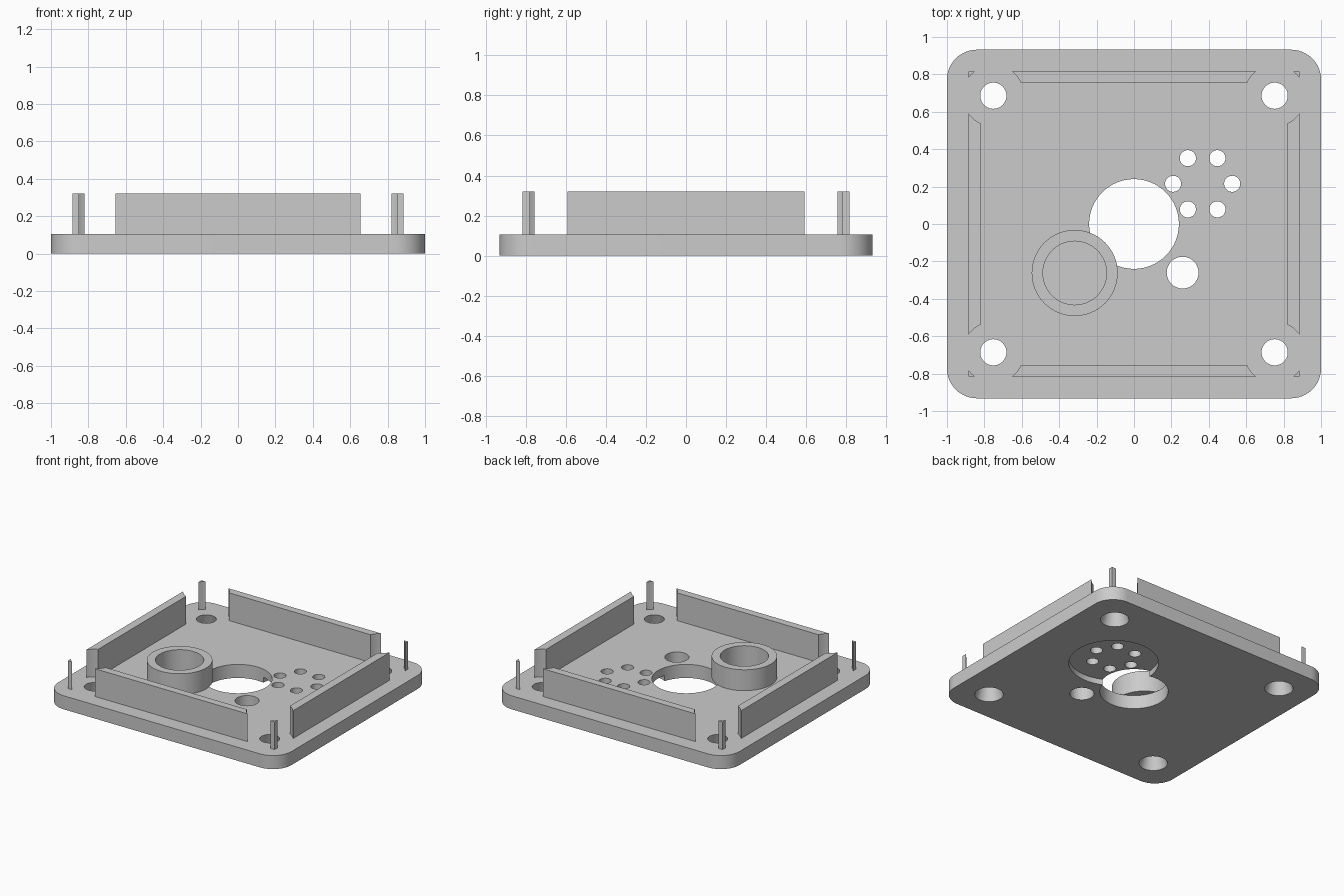
import bpy, bmesh, math

cube = bpy.data.objects.get("Cube")
if cube:
    bpy.data.objects.remove(cube, do_unlink=True)

# One plain material for the whole part
grey = bpy.data.materials.new("plain_grey")
grey.use_nodes = True
colour = (0.6, 0.6, 0.6, 1)
grey.diffuse_color = colour
grey.node_tree.nodes["Principled BSDF"].inputs["Base Color"].default_value = colour

PLATE_TOP = 0.105
WALL_TOP = 0.32
HALF_X, HALF_Y = 1.0, 0.932
SCREW_X, SCREW_Y = 0.752, 0.686
PORT = (0.367, 0.215)
SIDES = (-1, 1)


def new_object(name, bm):
    bmesh.ops.recalc_face_normals(bm, faces=bm.faces)
    mesh = bpy.data.meshes.new(name)
    bm.to_mesh(mesh)
    bm.free()
    obj = bpy.data.objects.new(name, mesh)
    bpy.context.collection.objects.link(obj)
    mesh.materials.append(grey)
    return obj


def block(name, hx, hy, z0, z1, radius=0):
    """Upright box with optional rounded vertical corners."""
    bm = bmesh.new()
    bmesh.ops.create_cube(bm, size=2)
    for v in bm.verts:
        v.co = (v.co.x * hx, v.co.y * hy, z1 if v.co.z > 0 else z0)
    if radius:
        upright = [e for e in bm.edges
                   if abs(e.verts[0].co.z - e.verts[1].co.z) > 0.01]
        bmesh.ops.bevel(bm, geom=upright, offset=radius, segments=12,
                        profile=0.5, affect='EDGES')
    return new_object(name, bm)


def cylinder(name, x, y, r, z0, z1, top_r=None, sides=64):
    bm = bmesh.new()
    bmesh.ops.create_cone(bm, cap_ends=True, segments=sides, radius1=r,
                          radius2=r if top_r is None else top_r, depth=z1 - z0)
    bmesh.ops.translate(bm, verts=bm.verts, vec=(x, y, (z0 + z1) / 2))
    return new_object(name, bm)


def cut(target, cutters):
    """Subtract each cutter, apply the result and discard the cutter."""
    bpy.context.view_layer.objects.active = target
    for cutter in cutters:
        cutter.hide_render = True
        mod = target.modifiers.new("cut", 'BOOLEAN')
        mod.operation = 'DIFFERENCE'
        mod.solver = 'EXACT'
        mod.object = cutter
        bpy.ops.object.modifier_apply(modifier=mod.name)
        bpy.data.objects.remove(cutter, do_unlink=True)


def smooth(obj):
    bpy.ops.object.select_all(action='DESELECT')
    obj.select_set(True)
    bpy.context.view_layer.objects.active = obj
    bpy.ops.object.shade_smooth_by_angle(angle=math.radians(30))


def through(name, x, y, r):
    return cylinder(name, x, y, r, -0.1, 0.2)


# Base plate with rounded corners
plate = block("base_plate", HALF_X, HALF_Y, 0, PLATE_TOP, radius=0.16)

# Round recess on the underside, then the through holes
cutters = [cylinder("recess_cutter", *PORT, 0.315, -0.1, 0.043),
           through("centre_cutter", 0, 0, 0.24),
           through("side_cutter", 0.26, -0.26, 0.085)]
for i in range(6):
    a = i * math.pi / 3
    cutters.append(through("port_cutter", PORT[0] + 0.158 * math.cos(a),
                           PORT[1] + 0.158 * math.sin(a), 0.043))

# Screw holes that widen towards the underside
slope = 0.03 / PLATE_TOP
for sx in SIDES:
    for sy in SIDES:
        cutters.append(cylinder("screw_cutter", sx * SCREW_X, sy * SCREW_Y,
                                0.1 + 0.05 * slope, -0.05, PLATE_TOP + 0.05,
                                top_r=0.07 - 0.05 * slope))
cut(plate, cutters)
smooth(plate)

# Raised rim, interrupted by round clearances at the screws
rim = block("raised_rim", 0.885, 0.816, PLATE_TOP, WALL_TOP)
cutters = [block("rim_cutter", 0.821, 0.757, 0, 0.5)]
for sx in SIDES:
    for sy in SIDES:
        cutters.append(cylinder("clearance_cutter", sx * SCREW_X, sy * SCREW_Y,
                                0.163, 0, 0.5))
cut(rim, cutters)
smooth(rim)

# Round socket standing on the plate
socket = cylinder("round_socket", -0.317, -0.262, 0.23, PLATE_TOP, 0.267)
cut(socket, [cylinder("bore_cutter", -0.317, -0.262, 0.17, 0, 0.5)])
smooth(socket)
